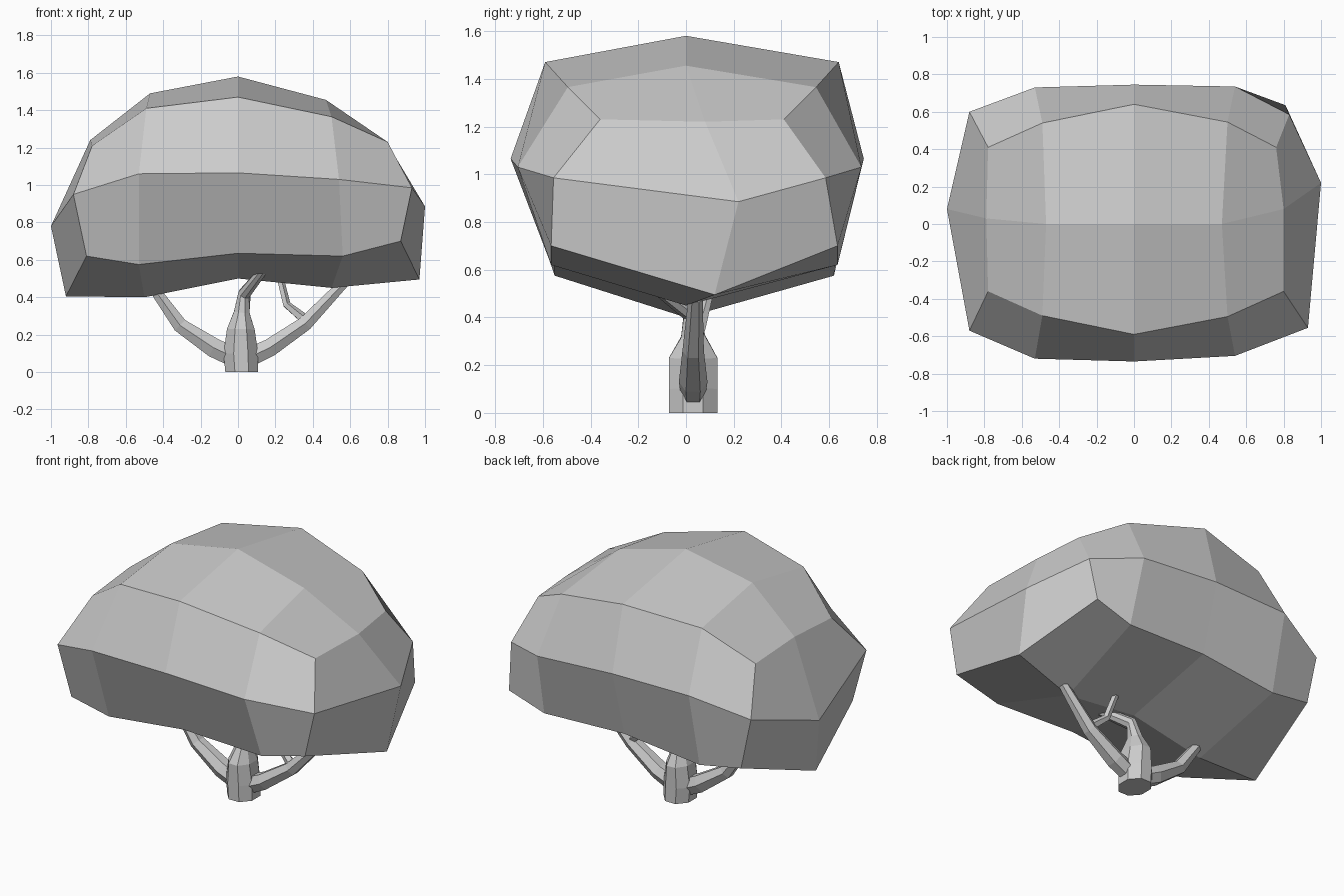
import bpy
import bmesh
from mathutils import Vector
from math import cos, sin, pi

cube = bpy.data.objects.get("Cube")
if cube:
    bpy.data.objects.remove(cube, do_unlink=True)

# One plain colour for the whole tree
grey = bpy.data.materials.new("light grey")
grey.use_nodes = True
colour = (0.6, 0.6, 0.6, 1)
grey.diffuse_color = colour
grey.node_tree.nodes["Principled BSDF"].inputs["Base Color"].default_value = colour


def finish(bm, name):
    """Turn a bmesh into a flat-shaded object."""
    bmesh.ops.recalc_face_normals(bm, faces=bm.faces)
    mesh = bpy.data.meshes.new(name)
    bm.to_mesh(mesh)
    bm.free()
    mesh.materials.append(grey)
    obj = bpy.data.objects.new(name, mesh)
    bpy.context.collection.objects.link(obj)
    return obj


def bridge(bm, a, b):
    """Join two open rows of vertices with quads."""
    for i in range(len(a) - 1):
        bm.faces.new((a[i], a[i + 1], b[i + 1], b[i]))


def tube(name, path, sides, turn=0):
    """Sweep a tapered polygon along points given as (position, half width, half depth)."""
    bm = bmesh.new()
    points = [Vector(p) for p, w, d in path]
    rings = []
    for i, (p, width, depth) in enumerate(path):
        along = points[min(i + 1, len(points) - 1)] - points[max(i - 1, 0)]
        if i == 0 and name == "trunk":
            along = Vector((0, 0, 1))
        along.normalize()
        front = Vector((0, 1, 0))
        front = (front - along * front.dot(along)).normalized()
        side = front.cross(along)
        angles = [2 * pi * (k + turn) / sides for k in range(sides)]
        rings.append([bm.verts.new(points[i] + side * width * cos(t) + front * depth * sin(t))
                      for t in angles])
    for a, b in zip(rings, rings[1:]):
        bridge(bm, a + a[:1], b + b[:1])
    bm.faces.new(rings[0])
    bm.faces.new(rings[-1])
    return finish(bm, name)


# Crown: left-to-right profiles, the edge ones repeated at the front and back
top_mid = [(-.79, .03, 1.24), (-.47, 0, 1.49), (0, 0, 1.58), (.47, 0, 1.455), (.8, .08, 1.22)]
top_edge = [(-.78, .385, 1.21), (-.49, .515, 1.41), (0, .615, 1.47), (.5, .52, 1.365), (.78, .385, 1.23)]
wide_edge = [(-.88, .57, .95), (-.53, .72, 1.06), (0, .735, 1.065), (.54, .705, 1.03), (.88, .555, .985)]
low_edge = [(-.81, .565, .62), (-.53, .585, .575), (0, .59, .635), (.56, .6, .62), (.84, .6, .7)]
low_mid = [(-.92, 0, .405), (-.5, 0, .4), (0, 0, .5), (.5, 0, .45), (.97, .12, .495)]
wide_left, wide_right = (-1, .08, .78), (1, .22, .885)

bm = bmesh.new()


def row(profile, side=1, shift=0, lean=0):
    """Add a profile, mirrored in depth by side, its right end leaning in at the back."""
    verts = [bm.verts.new((x, side * y + shift, z)) for x, y, z in profile]
    verts[-1].co.x -= side * lean
    return verts


top, low = row(top_mid), row(low_mid)
left, right = bm.verts.new(wide_left), bm.verts.new(wide_right)
for side in (-1, 1):
    upper = row(top_edge, side, .025, .02)
    middle = row(wide_edge, side, .03 if side > 0 else 0, .05)
    lower = row(low_edge, side, .035, .03)
    if side > 0:
        middle[1].co.y -= .02
        middle[2].co.y -= .02
    bridge(bm, top, upper)
    bridge(bm, upper, middle)
    bridge(bm, middle, lower)
    bridge(bm, lower, low)
    for end, outer in ((0, left), (-1, right)):
        bm.faces.new((top[end], upper[end], middle[end], outer))
        bm.faces.new((outer, middle[end], lower[end], low[end]))
finish(bm, "crown")

# Trunk with a narrow neck leaning forward into the crown
tube("trunk", [((.02, .03, 0), .095, .11),
               ((.015, .03, .1), .1, .11),
               ((.015, .03, .23), .08, .11),
               ((.02, .03, .32), .045, .055),
               ((.035, .02, .42), .035, .04),
               ((.14, -.15, .55), .025, .03)], 8, .5)

# Two main branches and a twig
tube("right_branch", [((.02, .03, .06), .06, .05),
                      ((-.13, .03, .13), .06, .06),
                      ((-.31, .03, .25), .045, .045),
                      ((-.46, .03, .46), .03, .035)], 6, .5)
tube("left_branch", [((.02, .03, .06), .06, .05),
                     ((.17, .03, .13), .055, .06),
                     ((.36, .03, .26), .045, .045),
                     ((.57, .04, .48), .03, .03)], 6, .5)
tube("twig", [((.37, .03, .27), .03, .03),
              ((.26, .06, .36), .022, .025),
              ((.22, .1, .52), .02, .02)], 5)
